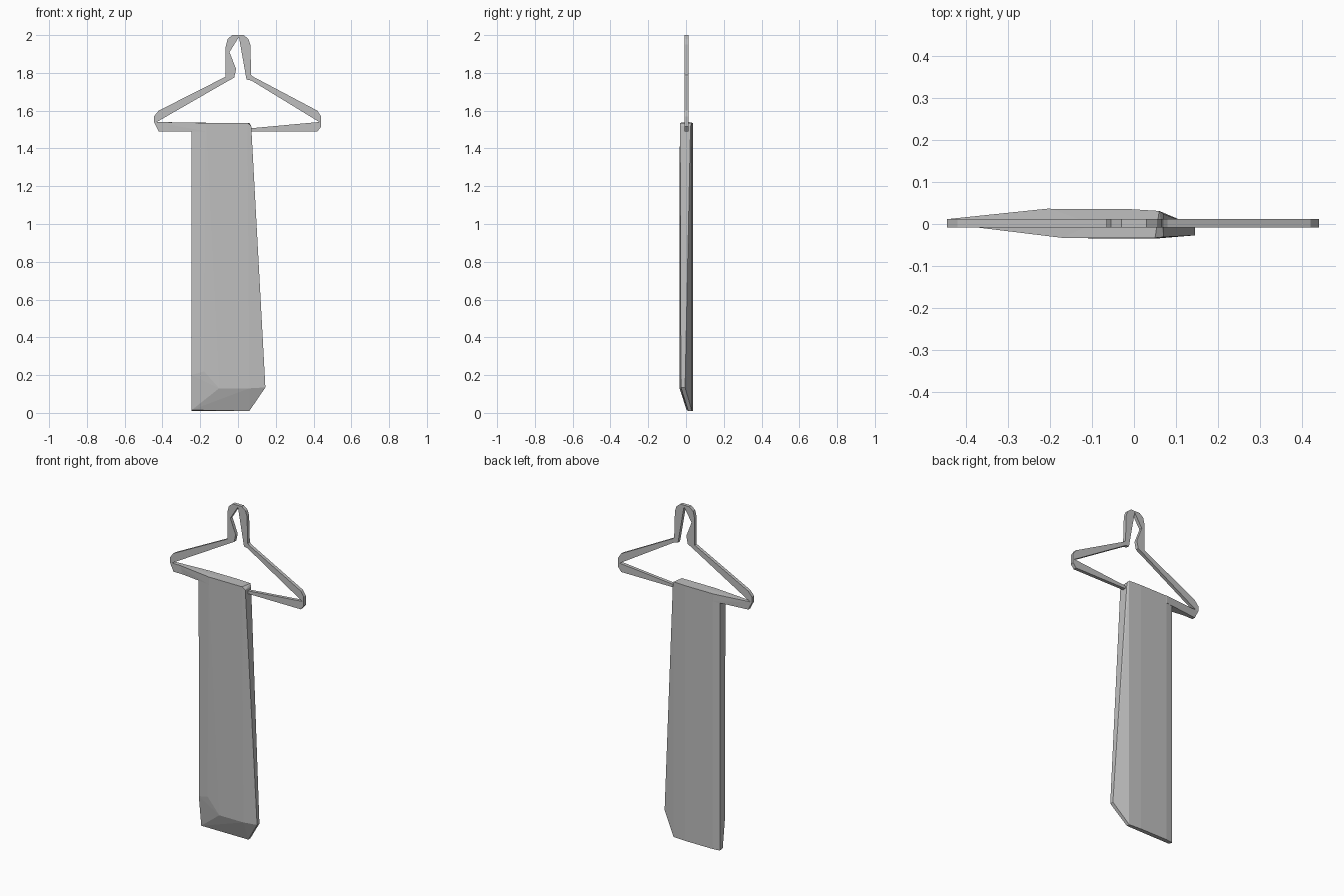
import bpy
import bmesh

default = bpy.data.objects.get("Cube")
if default:
    bpy.data.objects.remove(default, do_unlink=True)

# One plain grey for everything
grey = bpy.data.materials.new("light_grey")
grey.use_nodes = True
colour = (0.52, 0.52, 0.52, 1)
grey.diffuse_color = colour
grey.node_tree.nodes["Principled BSDF"].inputs["Base Color"].default_value = colour


def finish(name, bm):
    """Turn a bmesh into a flat-shaded object with the grey material."""
    bmesh.ops.recalc_face_normals(bm, faces=bm.faces)
    mesh = bpy.data.meshes.new(name)
    bm.to_mesh(mesh)
    bm.free()
    mesh.materials.append(grey)
    obj = bpy.data.objects.new(name, mesh)
    bpy.context.collection.objects.link(obj)
    return obj


def hull(name, points):
    """Faceted solid stretched over a few corner points."""
    bm = bmesh.new()
    for point in points:
        bm.verts.new(point)
    result = bmesh.ops.convex_hull(bm, input=bm.verts)
    loose = [v for v in set(result["geom_interior"] + result["geom_unused"])
             if isinstance(v, bmesh.types.BMVert) and v.is_valid]
    bmesh.ops.delete(bm, geom=loose, context="VERTS")
    return finish(name, bm)


def plate(name, outline, front, back):
    """Flat outline in x and z, given thickness along y."""
    bm = bmesh.new()
    face = bm.faces.new([bm.verts.new((x, front, z)) for x, z in outline])
    extruded = bmesh.ops.extrude_face_region(bm, geom=[face], use_keep_orig=True)
    moved = [g for g in extruded["geom"] if isinstance(g, bmesh.types.BMVert)]
    bmesh.ops.translate(bm, verts=moved, vec=(0, back - front, 0))
    bmesh.ops.triangulate(bm, faces=[f for f in bm.faces if len(f.verts) > 4])
    return finish(name, bm)


# Hanger: bar, shoulders and hook as one bent strip
outer_edge = [
    (0, 1.49), (0.42, 1.49), (0.44, 1.515), (0.44, 1.57), (0.42, 1.6),
    (0.08, 1.78), (0.07, 1.79), (0.065, 1.95), (0.055, 1.98), (0.03, 2),
    (-0.03, 2), (-0.055, 1.98), (-0.065, 1.94), (-0.065, 1.78),
    (-0.42, 1.6), (-0.445, 1.57), (-0.445, 1.54), (-0.42, 1.49), (-0.2, 1.49),
]
inner_edge = [
    (-0.2, 1.53), (-0.43, 1.54), (-0.065, 1.75), (-0.02, 1.775),
    (-0.01, 1.82), (-0.045, 1.91), (0.005, 1.99), (0.045, 1.765),
    (0.07, 1.76), (0.43, 1.54), (0.07, 1.507), (0, 1.5),
]
plate("hanger_frame", outer_edge + inner_edge, -0.008, 0.012)

# Fabric tapering along the bar to the hanger's end
wedge = [(-0.44, y, 1.54) for y in (0, 0.012)]
wedge += [(-0.42, y, 1.49) for y in (0, 0.012)]
wedge += [(x, y, z) for z in (1.49, 1.535)
          for x, y in ((-0.17, -0.033), (-0.2, 0.037), (-0.1, 0))]
hull("fabric_shoulder", wedge)

# Hanging cloth: shared back and left profile, flared right edge, slanted hem
back_profile = [(-0.245, 0.03), (-0.2, 0.036), (-0.02, 0.036), (0.06, 0.031)]
top = 1.535
cloth = [(x, y, z) for x, y in back_profile for z in (0.01, top)]
cloth += [(x, -0.033, top) for x in (-0.17, 0.05)]
cloth += [(-0.245, -0.021, top), (0.07, -0.031, 1.52), (0.07, 0.024, 1.52)]
cloth += [(-0.1, -0.034, 0.13), (0.06, -0.034, 0.13), (-0.18, -0.031, 0.22)]
cloth += [(0.145, -0.027, 0.135), (0.145, -0.005, 0.135)]
cloth += [(-0.245, 0.003, 0.015), (0.06, 0.012, 0.01), (-0.245, -0.02, 0.2)]
hull("hanging_cloth", cloth)
